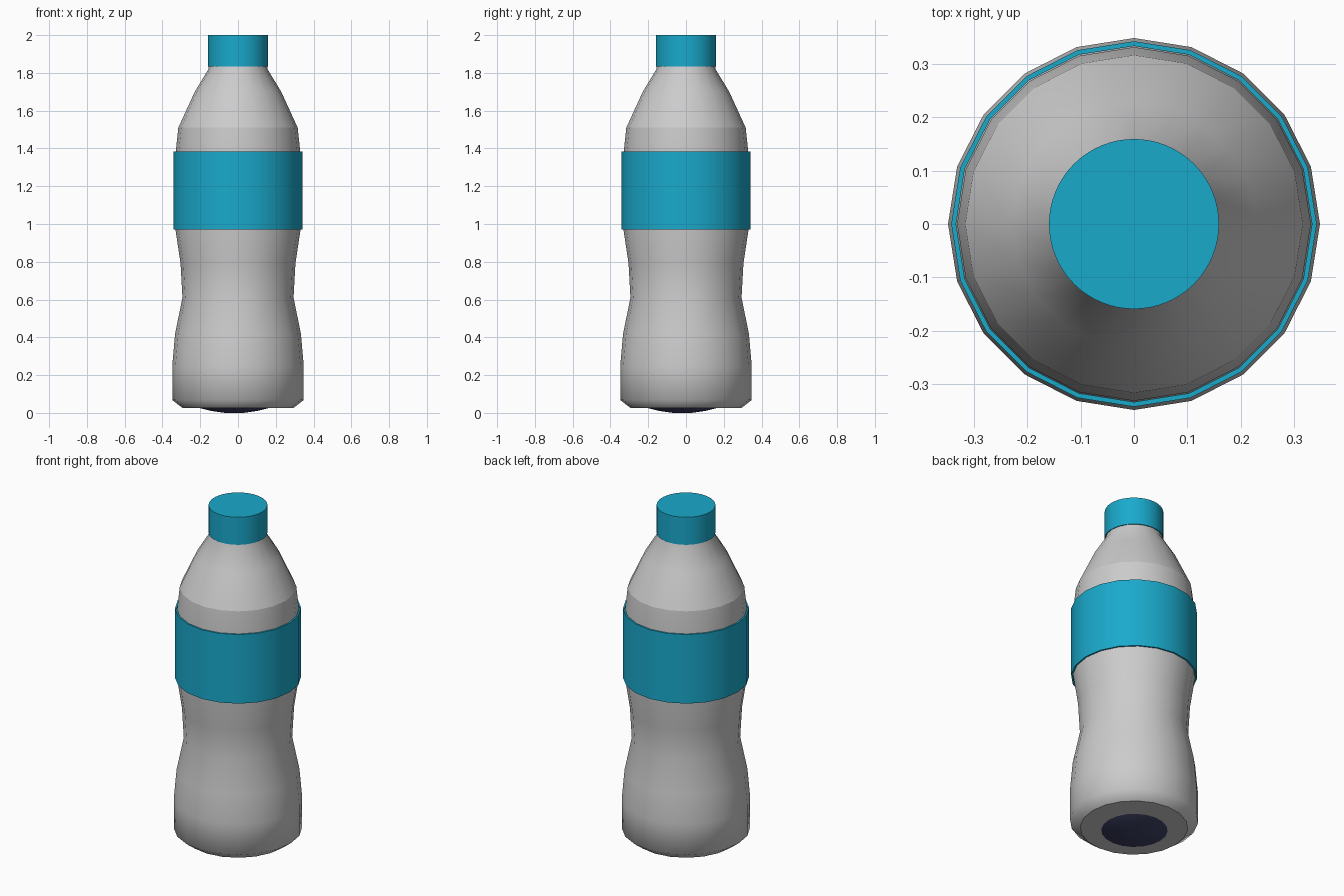
import bpy, bmesh, math

if "Cube" in bpy.data.objects:
    bpy.data.objects.remove(bpy.data.objects["Cube"])


def material(name, color):
    m = bpy.data.materials.new(name)
    m.diffuse_color = color
    m.use_nodes = True
    m.node_tree.nodes["Principled BSDF"].inputs["Base Color"].default_value = m.diffuse_color
    return m


def lathe(name, profile, sides, sharp=(), closed=False, mat=None, lean=(0, 0)):
    """Spin a (radius, z) profile about z; 'sharp' lists the rings with hard edges."""
    bm = bmesh.new()
    rings = []
    for r, z in profile:
        rings.append([bm.verts.new((r * math.cos(2 * math.pi * i / sides) + lean[0],
                                    r * math.sin(2 * math.pi * i / sides) + lean[1], z))
                      for i in range(sides)])
    pairs = list(zip(rings, rings[1:]))
    if closed:
        pairs.append((rings[-1], rings[0]))
    for a, b in pairs:
        for i in range(sides):
            j = (i + 1) % sides
            bm.faces.new((a[i], a[j], b[j], b[i])).smooth = True
    if not closed:
        bm.faces.new(rings[0][::-1])
        bm.faces.new(rings[-1])
    for k in sharp:
        for i in range(sides):
            e = bm.edges.get((rings[k][i], rings[k][(i + 1) % sides]))
            e.smooth = False
    bmesh.ops.recalc_face_normals(bm, faces=bm.faces)
    me = bpy.data.meshes.new(name)
    bm.to_mesh(me)
    bm.free()
    ob = bpy.data.objects.new(name, me)
    bpy.context.collection.objects.link(ob)
    if mat:
        me.materials.append(mat)
    return ob


teal = material("teal", (0.01, 0.40, 0.60, 1))
navy = material("navy", (0.05, 0.055, 0.13, 1))

# waisted bottle body with a tapered shoulder
body = [(0.292, 0.025), (0.348, 0.068), (0.348, 0.25), (0.333, 0.42), (0.294, 0.61),
        (0.304, 0.79), (0.331, 0.97), (0.331, 1.37), (0.316, 1.51),
        (0.229, 1.70), (0.156, 1.82), (0.150, 1.90)]
lathe("bottle_body", body, 20, sharp=(0, 8, 11))

# label sleeve
lathe("label", [(0.342, 0.97), (0.342, 1.383), (0.333, 1.383), (0.333, 0.97)],
      20, sharp=(0, 1, 2, 3), closed=True, mat=teal)

# screw cap
lathe("cap", [(0.159, 1.835), (0.159, 2.0)], 64, sharp=(0, 1), mat=teal)

# liquid inside, its rounded base showing under the bottle
liquid = [(0.05, 0.0), (0.12, 0.01), (0.18, 0.025), (0.24, 0.05), (0.30, 0.11),
          (0.30, 0.40), (0.255, 0.61), (0.265, 0.79), (0.29, 1.0), (0.29, 1.40)]
lathe("liquid", liquid, 20, sharp=(0, 9), mat=navy, lean=(-0.02, -0.02))
